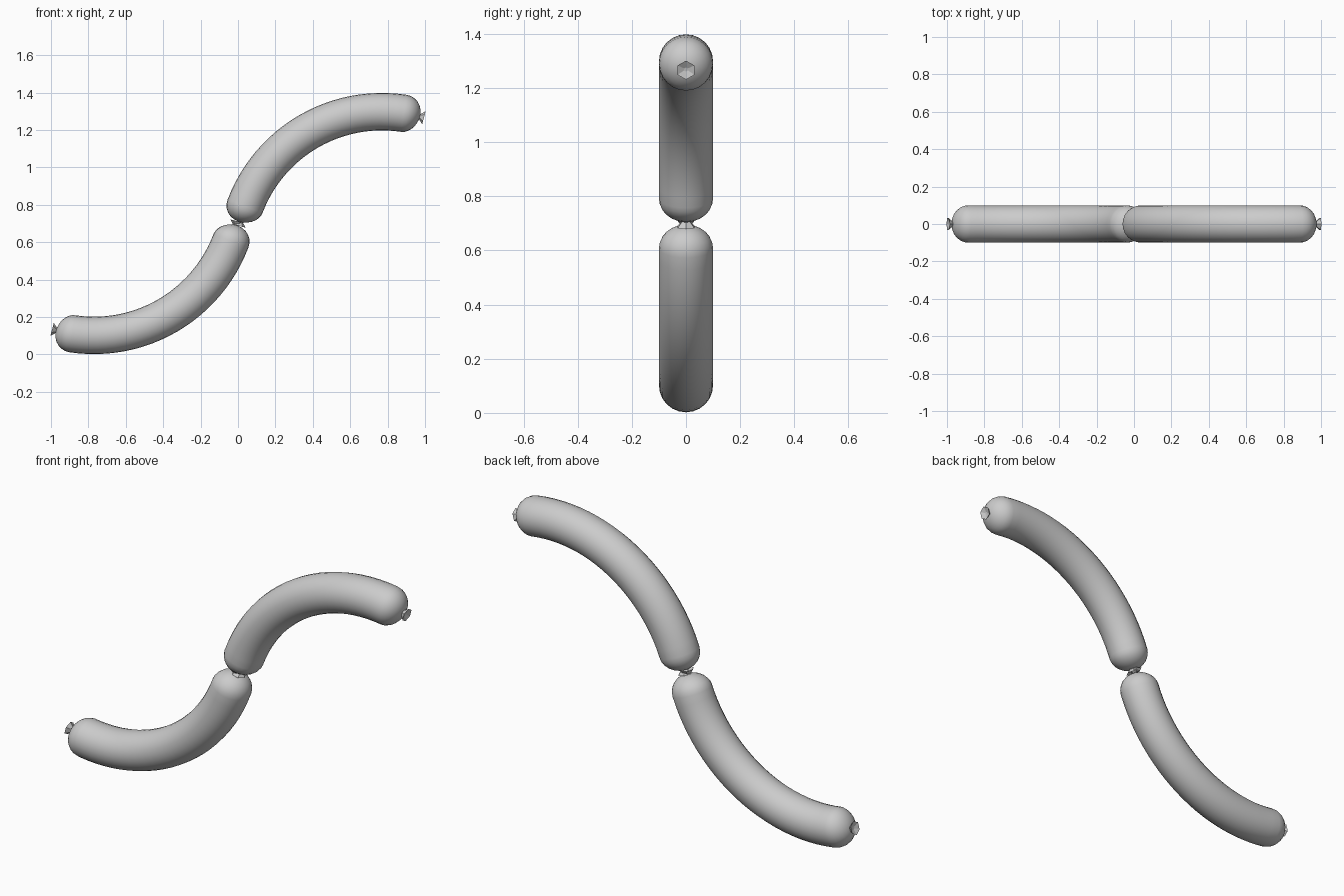
import bpy, bmesh, math
from mathutils import Vector, Matrix

if "Cube" in bpy.data.objects:
    bpy.data.objects.remove(bpy.data.objects["Cube"])

CX, CZ, R = 0.77, 0.515, 0.783      # bend circle of the upper sausage
A0, A1 = math.radians(165.7), math.radians(75)
TUBE, CAP, SIDES = 0.1, 0.088, 24


def frame(a):
    """Point on the bend and its outward direction."""
    out = Vector((math.cos(a), 0, math.sin(a)))
    return Vector((CX, 0, CZ)) + out * R, out


def loft(name, rings, close_ends):
    """Skin a list of (centre, axis_u, axis_v, radius, sides, phase) rings."""
    bm = bmesh.new()
    loops = []
    for c, u, v, r, n, ph in rings:
        loops.append([bm.verts.new(c + r * (u * math.cos(t) + v * math.sin(t)))
                      for t in (2 * math.pi * i / n + ph for i in range(n))])
    for p, q in zip(loops, loops[1:]):
        n = len(p)
        for i in range(n):
            bm.faces.new((p[i], p[(i + 1) % n], q[(i + 1) % n], q[i]))
    if close_ends:
        bm.faces.new(loops[0])
        bm.faces.new(loops[-1])
    bmesh.ops.recalc_face_normals(bm, faces=bm.faces)
    me = bpy.data.meshes.new(name)
    bm.to_mesh(me)
    bm.free()
    ob = bpy.data.objects.new(name, me)
    bpy.context.collection.objects.link(ob)
    return ob


Y = Vector((0, 1, 0))


def sausage(name):
    # rounded caps at both ends, constant tube between
    length = R * (A0 - A1)
    cap = [(CAP * (1 - math.cos(t)), TUBE * math.sin(t))
           for t in (math.pi / 2 * (i + 0.6) / 6.6 for i in range(7))]
    mid = [(CAP + (length - 2 * CAP) * i / 24, TUBE) for i in range(1, 24)]
    stations = cap + mid + [(length - s, r) for s, r in reversed(cap)]
    rings = []
    for s, r in stations:
        c, out = frame(A0 - s / R)
        rings.append((c, out, Y, r, SIDES, 0))
    ob = loft(name, rings, True)
    for p in ob.data.polygons:
        p.use_smooth = True
    return ob


def knot(name, a, sign):
    # six-sided flare with a hollow mouth
    c, out = frame(a)
    d = Vector((out.z, 0, -out.x)) * sign
    prof = [(-0.008, 0.008), (0.022, 0.036), (0.012, 0.008)]
    return loft(name, [(c + d * s, out, Y, r, 6, 0) for s, r in prof], True)


# the lower link is the upper one turned half a revolution
turn = Matrix.Translation((0, 0, 1.4)) @ Matrix.Rotation(math.pi, 4, 'Y')
for side in ("upper", "lower"):
    parts = [sausage(side + "_sausage"),
             knot(side + "_outer_knot", A1, 1),
             knot(side + "_middle_knot", A0, -1)]
    if side == "lower":
        for ob in parts:
            ob.data.transform(turn)
